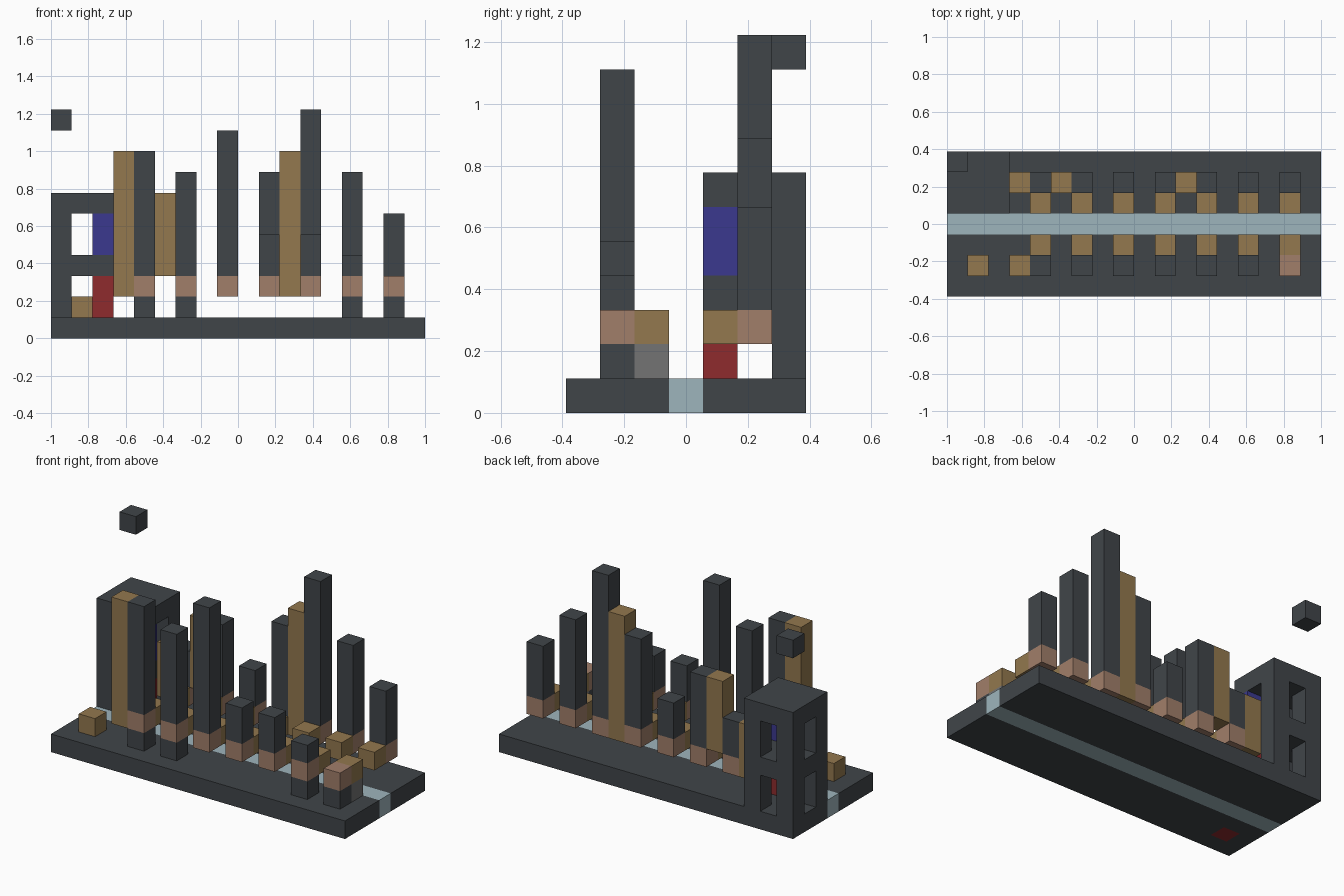
import bpy
import bmesh
from mathutils import Matrix, Vector

cube = bpy.data.objects.get("Cube")
if cube:
    bpy.data.objects.remove(cube, do_unlink=True)

CELL = 1 / 9                        # everything sits on one block grid
ORIGIN = Vector((-9, -3.5, 0))      # grid corner, in cells


def material(name, *rgb):
    """Flat material from 0-255 display values."""
    lin = [((c / 255 + 0.055) / 1.055) ** 2.4 for c in rgb] + [1]
    mat = bpy.data.materials.new(name)
    mat.use_nodes = True
    mat.diffuse_color = lin
    bsdf = mat.node_tree.nodes["Principled BSDF"]
    bsdf.inputs["Base Color"].default_value = lin
    bsdf.inputs["Roughness"].default_value = 0.9
    return mat


SLATE = material("slate", 64, 69, 73)
TAN = material("tan", 147, 120, 78)
COPPER = material("copper", 161, 126, 106)
ICE = material("pale_blue", 158, 181, 188)
RED = material("red", 142, 43, 45)
BLUE = material("blue", 59, 57, 143)
GREY = material("grey", 115, 115, 115)


def blocks(name, mat, *boxes):
    """One object from boxes given as (low corner, size) in grid cells."""
    bm = bmesh.new()
    for low, size in boxes:
        size = Vector(size)
        centre = (ORIGIN + Vector(low) + size / 2) * CELL
        bmesh.ops.create_cube(bm, size=1, matrix=Matrix.Translation(centre)
                              @ Matrix.Diagonal((*(size * CELL), 1)))
    mesh = bpy.data.meshes.new(name)
    bm.to_mesh(mesh)
    bm.free()
    mesh.materials.append(mat)
    obj = bpy.data.objects.new(name, mesh)
    bpy.context.collection.objects.link(obj)
    return obj


def post(i, j, bottom, top):
    return (i, j, bottom), (1, 1, top - bottom)


# Base slab: two halves with a channel between, and one buried red block
blocks("base_back", SLATE, ((0, 4, 0), (18, 3, 1)))
blocks("base_front", SLATE, ((0, 0, 0), (18, 1, 1)), ((0, 2, 0), (18, 1, 1)),
       ((0, 1, 0), (1, 1, 1)), ((2, 1, 0), (16, 1, 1)))
blocks("base_channel", ICE, ((0, 3, 0), (18, 1, 1)))
blocks("buried_block", RED, post(1, 1, 0, 1))
blocks("button_block", TAN, post(1, 1, 1, 2))

# Pillars in a front and a back row: copper block, slate shaft, tan step inside
rows = {"front": (1, 2, (9, 8, 10, 5, 5, 4, 3)),
        "back": (5, 4, (5, 7, 5, 8, 11, 8, 6))}
for row, (outer, inner, tops) in rows.items():
    for n, top in enumerate(tops):
        i = 4 + 2 * n
        blocks(f"{row}_pillar_collar_{n}", COPPER, post(i, outer, 2, 3))
        blocks(f"{row}_step_{n}", TAN, post(i, inner, 2, 3))
        if top > 3:
            blocks(f"{row}_pillar_shaft_{n}", SLATE, post(i, outer, 3, top))

# Feet under some front pillars, and the grey support at the end
blocks("front_pillar_feet", SLATE, *[post(i, 1, 1, 2) for i in (4, 6, 14, 16)])
blocks("end_support", GREY, post(16, 2, 1, 2))

# Tan pillars between the slate ones
blocks("front_tan_pillar", TAN, post(3, 1, 2, 9))
blocks("back_tan_pillars", TAN, post(3, 5, 2, 5), post(5, 5, 3, 7),
       post(11, 5, 2, 9))

# Two-storey tower with open windows and one coloured corner per storey
corners = [(0, 4), (0, 6), (2, 6)]
blocks("tower_floors", SLATE, *[((0, 4, k), (3, 3, 1)) for k in (3, 6)])
blocks("tower_corners", SLATE,
       *[post(i, j, k, k + 2) for i, j in corners for k in (1, 4)])
blocks("tower_lower_corner", RED, post(2, 4, 1, 3))
blocks("tower_upper_corner", BLUE, post(2, 4, 4, 6))

# Floating block above the tower
blocks("floating_block", SLATE, post(0, 6, 10, 11))
